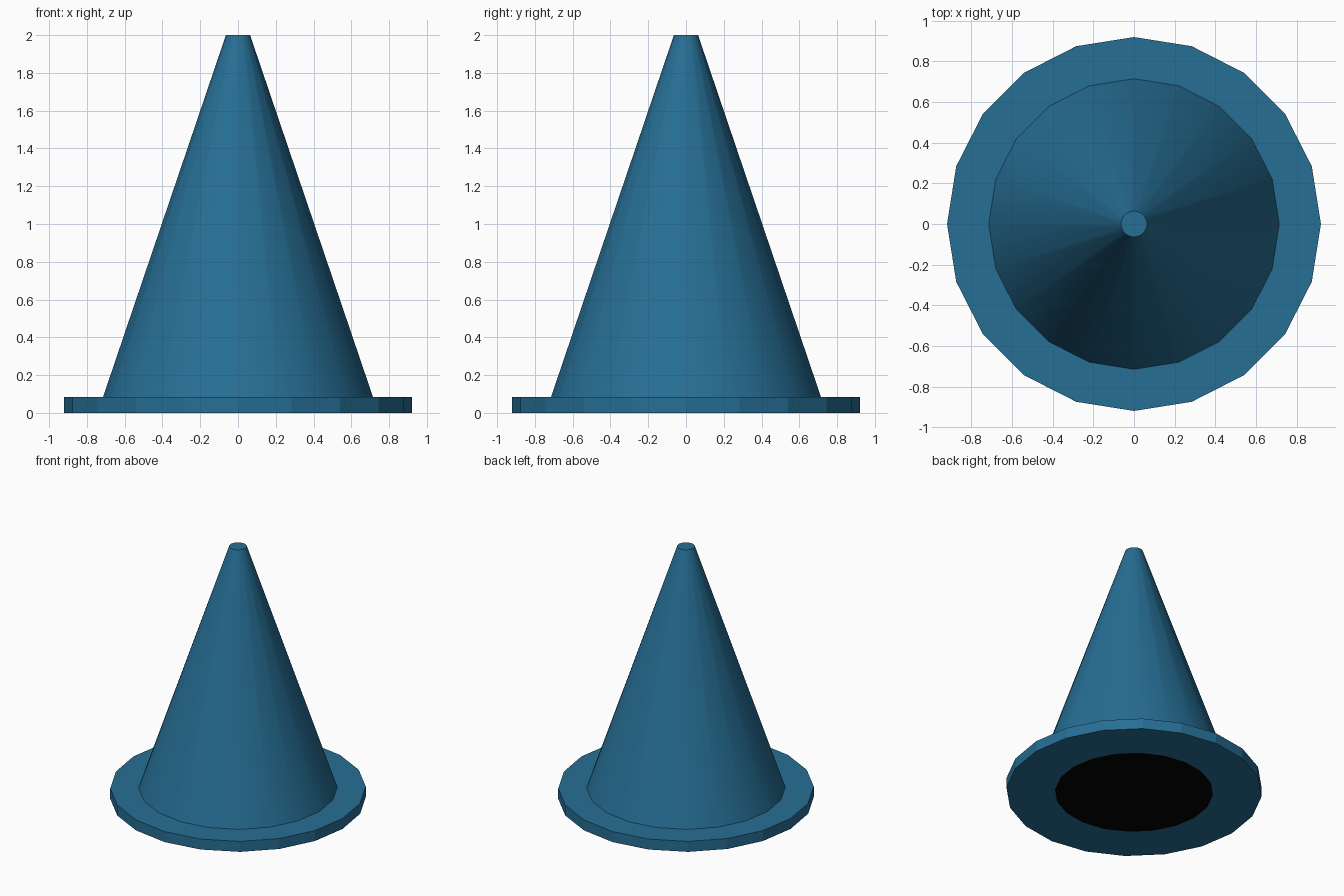
import bpy, bmesh
from math import cos, sin, pi, radians

if "Cube" in bpy.data.objects:
    bpy.data.objects.remove(bpy.data.objects["Cube"])

SIDES = 20


def material(name, rgb):
    m = bpy.data.materials.new(name)
    m.diffuse_color = (*rgb, 1)
    m.use_nodes = True
    m.node_tree.nodes["Principled BSDF"].inputs["Base Color"].default_value = m.diffuse_color
    return m


blue = material("sea blue", (0.0194, 0.156, 0.296))
black = material("black", (0.001, 0.001, 0.001))


def lathe(name, profile, mats, cap_start=False, cap_end=False):
    """Spin (radius, height) points into rings, bridged by quads."""
    bm = bmesh.new()
    rings = [[bm.verts.new((r * cos(2 * pi * i / SIDES), r * sin(2 * pi * i / SIDES), z))
              for i in range(SIDES)] for r, z in profile]
    for a, b in zip(rings, rings[1:]):
        for i in range(SIDES):
            j = (i + 1) % SIDES
            bm.faces.new((a[i], a[j], b[j], b[i]))
    if cap_start:
        bm.faces.new(rings[0][::-1])
    if cap_end:
        bm.faces.new(rings[-1])
    me = bpy.data.meshes.new(name)
    bm.to_mesh(me)
    bm.free()
    for m in mats:
        me.materials.append(m)
    ob = bpy.data.objects.new(name, me)
    bpy.context.collection.objects.link(ob)
    return ob


# Faceted base disc, with a black round patch in its underside
base = lathe("base_disc", [(0.57, 0), (0.92, 0), (0.92, 0.083), (0.715, 0.083)],
             [blue, black], cap_start=True)
for p in base.data.polygons:
    if len(p.vertices) == SIDES:
        p.material_index = 1

# Smooth tapering cone with a flat tip
cone = lathe("cone_body", [(0.715, 0.083), (0.064, 2.0)], [blue], cap_end=True)
bpy.context.view_layer.objects.active = cone
cone.select_set(True)
bpy.ops.object.shade_smooth_by_angle(angle=radians(30))
